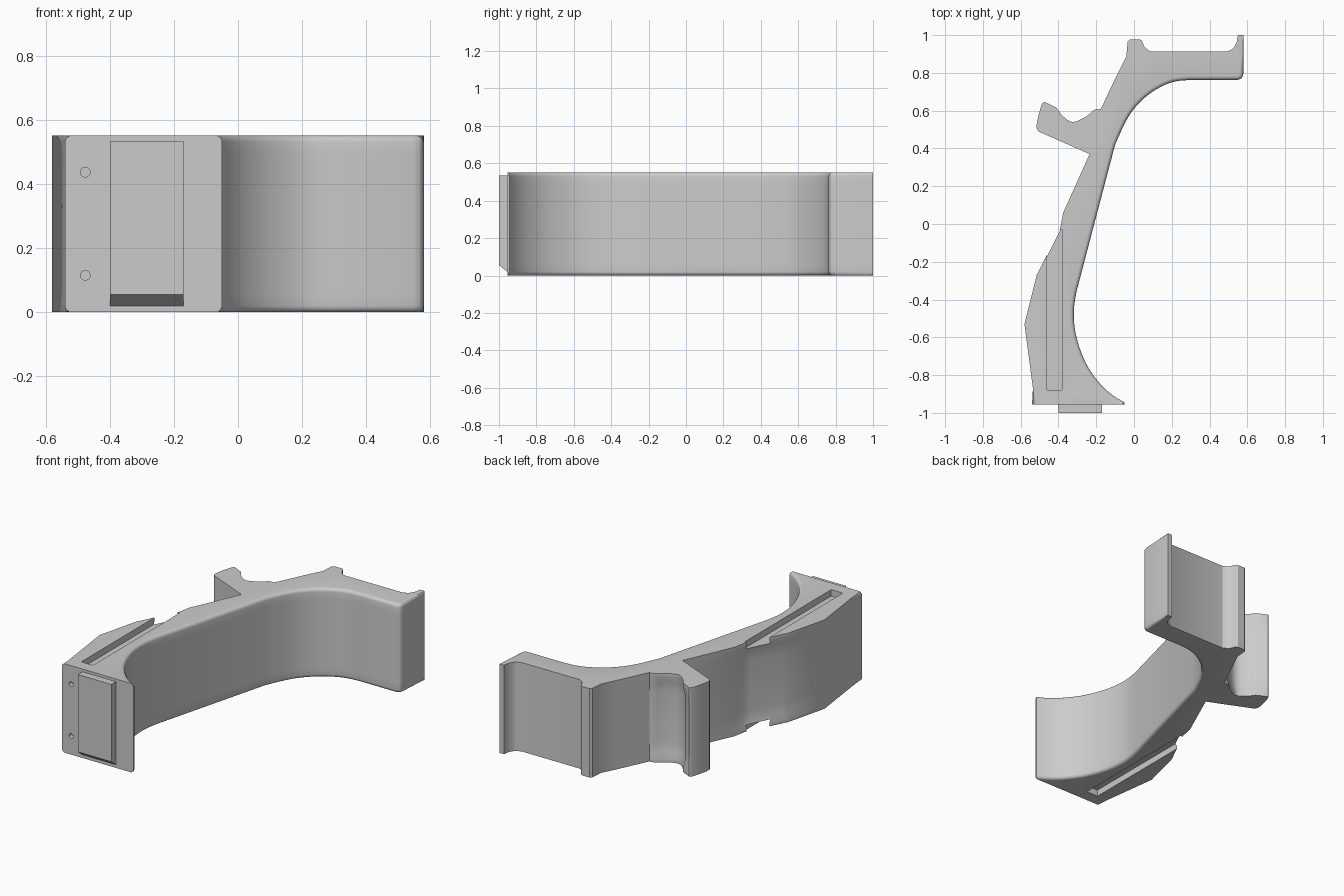
import bpy, bmesh, math
from mathutils import Matrix, Vector

cube = bpy.data.objects.get("Cube")
if cube:
    bpy.data.objects.remove(cube)

HEIGHT = 0.552
GREY = (0.6, 0.6, 0.6, 1)
mat = bpy.data.materials.new("plain grey")
mat.use_nodes = True
mat.diffuse_color = GREY
mat.node_tree.nodes["Principled BSDF"].inputs["Base Color"].default_value = GREY


def make_object(name, bm):
    bmesh.ops.recalc_face_normals(bm, faces=bm.faces)
    mesh = bpy.data.meshes.new(name)
    bm.to_mesh(mesh)
    bm.free()
    mesh.materials.append(mat)
    obj = bpy.data.objects.new(name, mesh)
    bpy.context.collection.objects.link(obj)
    return obj


def box(name, low, high):
    bm = bmesh.new()
    bmesh.ops.create_cube(bm, size=1)
    for v in bm.verts:
        v.co = Vector([a + (b - a) * (c + 0.5) for a, b, c in zip(low, high, v.co)])
    return make_object(name, bm)


def curve(points, steps=4):
    """Smooth run through the points."""
    p = [Vector(q) for q in points]
    p = [2 * p[0] - p[1]] + p + [2 * p[-1] - p[-2]]
    run = []
    for a, b, c, d in zip(p, p[1:], p[2:], p[3:]):
        for i in range(steps):
            t = i / steps
            run.append(0.5 * (2 * b + (c - a) * t + (2 * a - 5 * b + 4 * c - d) * t * t
                              + (3 * b - a - 3 * c + d) * t ** 3))
    return run + [p[-2]]


# Plan outline, anticlockwise, as (points, kind of edge)
runs = [
    ([(-.54, -.955), (-.05, -.955)], "plate"),
    (curve([(-.05, -.945), (-.115, -.905), (-.18, -.845), (-.245, -.755), (-.29, -.65),
            (-.314, -.55), (-.318, -.45), (-.305, -.36)]), "round"),
    (curve([(-.1, .42), (-.05, .53), (0, .61), (.07, .68), (.15, .73), (.22, .755),
            (.3, .763)]), "round"),
    (curve([(.55, .763), (.572, .775), (.58, .8)]), "round"),
    ([(.58, 1), (.55, 1)], "sharp"),
    (curve([(.545, .965), (.525, .93), (.49, .912)]), "sharp"),
    (curve([(.09, .912), (.058, .935), (.042, .97)]), "sharp"),
    ([(.03, .978), (-.022, .978), (-.034, .965), (-.04, .89), (-.09, .79), (-.175, .61)], "sharp"),
    (curve([(-.21, .605), (-.26, .565), (-.325, .54), (-.375, .57), (-.41, .615)]), "scoop"),
    (curve([(-.475, .647), (-.49, .63), (-.515, .53), (-.51, .495), (-.495, .485)], 2), "sharp"),
    ([(-.235, .37), (-.375, .06)], "sharp"),
    (curve([(-.39, -.02), (-.46, -.16), (-.515, -.27)]), "scoop"),
    ([(-.58, -.53), (-.535, -.87)], "sharp"),
]
outline = [(Vector(p), kind) for points, kind in runs for p in points]


def inward(i):
    before, here, after = (outline[(i + k) % len(outline)][0] for k in (-1, 0, 1))
    d = (here - before).normalized() + (after - here).normalized()
    return Vector((-d.y, d.x)).normalized()


# Stack of outlines: rounded rims on the inner side, shallow scoops on the outer
RIM = 0.02
lower = [RIM * (1 - math.cos(a * math.pi / 8)) for a in range(5)] + [0.06, 0.12]
levels = lower + [HEIGHT - z for z in reversed(lower)]
bm = bmesh.new()
rings = []
for z in levels:
    edge = min(z, HEIGHT - z)
    g = max(0, RIM - edge)
    rim = RIM - math.sqrt(max(0, RIM ** 2 - g ** 2))
    dip = 0.015 * min(1, max(0, (edge - RIM) / 0.06))
    ring = []
    for i, (p, kind) in enumerate(outline):
        if kind == "round":
            q = p + inward(i) * rim
        elif kind == "scoop":
            q = p + inward(i) * dip
        elif kind == "plate":
            q = p + Vector((math.copysign(rim, -0.3 - p.x), 0))
        else:
            q = p
        ring.append(bm.verts.new((q.x, q.y, z)))
    rings.append(ring)
for low, high in zip(rings, rings[1:]):
    for i in range(len(low)):
        bm.faces.new((low[i - 1], low[i], high[i], high[i - 1]))
bm.faces.new(rings[0][::-1])
bm.faces.new(rings[-1])
body = make_object("grip_body", bm)

# Shallow slots in both flat sides and two screw holes in the end plate
cutters = []
for name, z in (("slot_cutter_bottom", 0), ("slot_cutter_top", HEIGHT)):
    cutters.append(box(name, (-.46, -.88, z - .04), (-.38, -.03, z + .04)))
for name, z in (("screw_cutter_low", .115), ("screw_cutter_high", .437)):
    bm = bmesh.new()
    turn = Matrix.Translation((-.477, -.955, z)) @ Matrix.Rotation(math.pi / 2, 4, "X")
    bmesh.ops.create_cone(bm, cap_ends=True, segments=20, radius1=.015, radius2=.015,
                          depth=.06, matrix=turn)
    cutters.append(make_object(name, bm))
for cutter in cutters:
    cutter.hide_render = True
    cutter.hide_viewport = True
    cut = body.modifiers.new(cutter.name, "BOOLEAN")
    cut.operation = "DIFFERENCE"
    cut.solver = "EXACT"
    cut.object = cutter

# Raised pad on the end plate, sloped along its lower edge
pad = box("end_pad", (-.4, -1, .016), (-.17, -.95, .535))
for v in pad.data.vertices:
    if v.co.y < -.99 and v.co.z < .1:
        v.co.z = .055

bpy.ops.object.select_all(action="DESELECT")
body.select_set(True)
bpy.context.view_layer.objects.active = body
bpy.ops.object.shade_smooth_by_angle(angle=math.radians(30))
